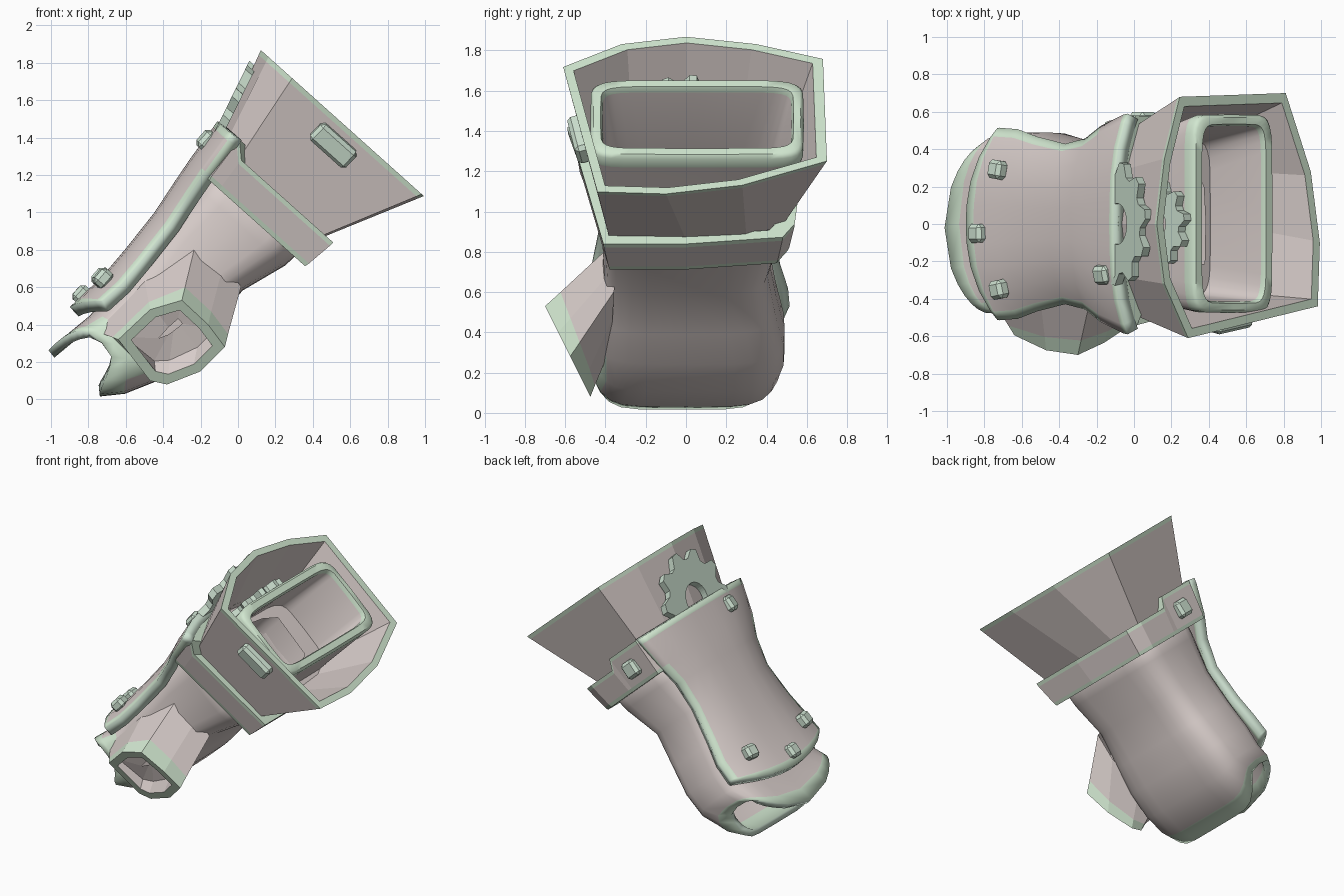
import bpy, bmesh, math
from mathutils import Matrix, Vector

cube = bpy.data.objects.get("Cube")
if cube:
    bpy.data.objects.remove(cube)


def material(name, rgb):
    m = bpy.data.materials.new(name)
    m.use_nodes = True
    m.diffuse_color = (*rgb, 1)
    m.node_tree.nodes["Principled BSDF"].inputs["Base Color"].default_value = (*rgb, 1)
    return m


MATS = [material("warm grey leather", (0.69, 0.615, 0.595)),
        material("pale green trim", (0.68, 0.85, 0.67)),
        material("muted green metal", (0.61, 0.75, 0.63))]
LEATHER, TRIM, METAL = 0, 1, 2

# Local frame: u runs from fingers to cuff, y across, v out of the back of the hand
U, N = Vector((0.667, 0, 0.745)), Vector((-0.745, 0, 0.667))
FRAME = Matrix((U, (0, 1, 0), N)).transposed().to_4x4()


def finish(name, bm, smooth=None, frame=FRAME):
    bmesh.ops.recalc_face_normals(bm, faces=bm.faces)
    me = bpy.data.meshes.new(name)
    bm.to_mesh(me)
    bm.free()
    for m in MATS:
        me.materials.append(m)
    ob = bpy.data.objects.new(name, me)
    bpy.context.collection.objects.link(ob)
    ob.matrix_world = frame
    if smooth:
        bpy.ops.object.select_all(action="DESELECT")
        ob.select_set(True)
        bpy.context.view_layer.objects.active = ob
        bpy.ops.object.shade_smooth_by_angle(angle=math.radians(smooth))
    return ob


def loft(name, rings, mats, loop=False, smooth=None, frame=FRAME):
    """Skin closed rings of points; mats gives one colour per strip."""
    bm = bmesh.new()
    rows = [[bm.verts.new(p) for p in r] for r in rings]
    if loop:
        rows.append(rows[0])
    for a, b, m in zip(rows, rows[1:], mats):
        for i in range(len(a)):
            j = (i + 1) % len(a)
            bm.faces.new((a[i], a[j], b[j], b[i])).material_index = m
    return finish(name, bm, smooth, frame)


def oval(u, cy, w, lo, hi, e=4.0, n=28, cut=0.0):
    """Rounded box section; cut pulls its sides back along u, least at the palm corners."""
    pts = []
    for i in range(n):
        a = math.tau * i / n
        c, s = math.cos(a), math.sin(a)
        y = math.copysign(abs(c) ** (2 / e), c)
        v = math.copysign(abs(s) ** (2 / e), s)
        notch = y * y if s > 0 else c ** 4
        pts.append((u + cut * notch, cy + w * y, (lo + hi) / 2 + (hi - lo) / 2 * v))
    return pts


def inset(ring, k, u=None):
    return [(p[0] if u is None else u, 0.04 + (p[1] - 0.04) * k, 0.58 + (p[2] - 0.58) * k)
            for p in ring]


def solidify(ob, t, offset, rim):
    s = ob.modifiers.new("thickness", "SOLIDIFY")
    s.thickness, s.offset, s.material_offset_rim = t, offset, rim


# Hand shell, open at the fingers, with a green patch beside the thumb
hand_sections = [(0.9, 0.03, 0.46, 0.27, 0.93, 0), (0.7, 0.02, 0.44, 0.29, 0.93, 0),
                 (0.45, 0, 0.41, 0.37, 0.92, 0), (0.2, 0.01, 0.44, 0.36, 0.9, 0),
                 (0, 0.02, 0.47, 0.36, 0.89, 0), (-0.2, 0.02, 0.47, 0.38, 0.89, 0.06),
                 (-0.38, 0, 0.48, 0.47, 0.915, 0.16), (-0.48, -0.02, 0.46, 0.56, 0.93, 0.22)]
hand = loft("hand_shell", [oval(*s[:5], cut=s[5]) for s in hand_sections],
            [LEATHER] * 6 + [TRIM], smooth=40)
for p in hand.data.polygons:
    if p.center.y < -0.4 and p.center.x < -0.08:
        p.material_index = TRIM
solidify(hand, 0.05, -1, 1)

# Thumb sleeve with a slanted opening, in world axes; its base fans out into the hand
opening = [(-0.64, 0.32), (-0.47, 0.48), (-0.3, 0.53), (-0.16, 0.4),
           (-0.07, 0.28), (-0.2, 0.15), (-0.38, 0.08), (-0.47, 0.1)]


def thumb_ring(k, back):
    cx, cz = -0.35, 0.31
    pts = []
    for x, z in opening:
        fan = min(1, (x + 0.64) / 0.34)
        x, z = cx + (x - cx) * k, cz + (z - cz) * k
        y = -0.7 + (0.53 - z) * 0.5
        pts.append((x + (0.2 * fan - 0.13) * back, y + (-0.38 - y) * back,
                    z + (0.05 + 0.24 * fan) * back))
    return pts


loft("thumb_sleeve",
     [thumb_ring(1.03, 1.12), thumb_ring(1, 0.24), thumb_ring(1, 0), thumb_ring(0.76, 0),
      thumb_ring(0.74, 0.3), thumb_ring(0.1, 0.34)],
     [LEATHER, TRIM, TRIM, LEATHER, LEATHER], frame=Matrix.Identity(4))

# Flared cuff with a trimmed rim and hollow inside
rim_yv = [(-0.61, 0.93), (-0.32, 1.1), (0, 1.155), (0.35, 1.1), (0.68, 0.99),
          (0.7, 0.23), (0.28, 0.05), (-0.1, -0.015), (-0.44, 0.0)]
base_yv = [(-0.48, 0.85), (-0.28, 0.95), (0, 0.985), (0.28, 0.95), (0.5, 0.87),
           (0.48, 0.36), (0.3, 0.27), (0, 0.25), (-0.38, 0.26)]
rim = [(1.473, y, v) for y, v in rim_yv]
base = [(0.93, y, v) for y, v in base_yv]
lip = [tuple(Vector(b).lerp(Vector(r), 0.95)) for b, r in zip(base, rim)]
loft("cuff", [base, lip, rim, inset(rim, 0.92), inset(base, 0.95, 1.0), inset(base, 0.6, 1.0)],
     [LEATHER, TRIM, TRIM, LEATHER, LEATHER])

# Wrist band, stepping up to a taller tab across the back
band_yv = [(-0.54, 0.84), (-0.56, 0.92), (-0.3, 1.01), (0, 1.045), (0.3, 1.01), (0.58, 0.92),
           (0.565, 0.62), (0.562, 0.58), (0.54, 0.33), (0.48, 0.23), (0, 0.18), (-0.41, 0.18)]


def band_ring(k, low, tall):
    return inset([(tall if 1 <= i <= 6 else low, y, v) for i, (y, v) in enumerate(band_yv)], k)


loft("wrist_band",
     [band_ring(0.82, 0.77, 0.77), band_ring(0.93, 0.77, 0.77), band_ring(0.945, 0.795, 0.795),
      band_ring(0.995, 0.94, 1.015), band_ring(1, 0.965, 1.04), band_ring(0.85, 0.965, 1.04)],
     [TRIM, TRIM, LEATHER, TRIM, TRIM])

# Arm liner inside the cuff with a thick rounded lip
liner = [oval(0.9, 0.03, 0.43, 0.31, 0.88, 6), oval(1.37, 0.055, 0.53, 0.295, 0.865, 8),
         oval(1.43, 0.055, 0.53, 0.29, 0.87, 8), oval(1.45, 0.055, 0.515, 0.305, 0.855, 8),
         oval(1.45, 0.055, 0.48, 0.35, 0.81, 8), oval(1.42, 0.055, 0.47, 0.36, 0.8, 8),
         oval(0.8, 0.02, 0.4, 0.34, 0.87, 5), oval(0.2, 0.02, 0.35, 0.44, 0.84, 4)]
loft("arm_liner", liner, [LEATHER, TRIM, TRIM, TRIM, TRIM, LEATHER, LEATHER], smooth=50)

# Plate over the back of the hand, bordered in trim
stations = [(1.04, 0.575, 1.04), (1.0, 0.57, 1.035), (0.8, 0.51, 1.015), (0.65, 0.44, 0.995),
            (0.45, 0.41, 0.965), (0.2, 0.45, 0.95), (0.0, 0.49, 0.945), (-0.18, 0.5, 0.96),
            (-0.235, 0.5, 0.965)]
steps = [-1, -0.91, -0.7, -0.45, -0.2, 0, 0.2, 0.45, 0.7, 0.91, 1]
bm = bmesh.new()
grid = []
for k, (u, w, v) in enumerate(stations):
    sweep = 0.13 * max(0, k - 5) / 3
    grid.append([bm.verts.new((u + sweep * t * t, w * t, v - 0.1 * abs(t) ** 3)) for t in steps])
last = len(grid) - 2
for r in range(last + 1):
    for c in range(len(steps) - 1):
        f = bm.faces.new((grid[r][c], grid[r][c + 1], grid[r + 1][c + 1], grid[r + 1][c]))
        side = c in (0, len(steps) - 2) and r > 1
        f.material_index = TRIM if side or r in (0, last) else LEATHER
solidify(finish("back_plate", bm, 40), 0.07, 0, 1)


# Toothed wheels on the cuff and on the liner
def gear(name, u, v, radius, hole, slope, teeth=10):
    def circle(h, inner):
        pts = []
        for i in range(teeth * 4):
            a = math.tau * (i + 0.5) / (teeth * 4)
            r = hole if inner else radius * (1 if i % 4 < 2 else 0.81)
            du = r * math.cos(a)
            pts.append((u + du, r * math.sin(a), v + slope * du + h))
        return pts
    loft(name, [circle(0, True), circle(0, False), circle(0.05, False), circle(0.05, True)],
         [METAL] * 4, loop=True)


gear("cuff_gear", 1.06, 1.02, 0.33, 0.11, 0.28)
gear("liner_gear", 1.2, 0.87, 0.23, 0.08, 0)


# Bevelled studs
def stud(name, loc, size, tilt=(0, 0, 0)):
    bm = bmesh.new()
    bmesh.ops.create_cube(bm, size=1)
    bmesh.ops.scale(bm, vec=size, verts=bm.verts)
    for f in bm.faces:
        f.material_index = METAL
    turn = Matrix.Rotation(tilt[0], 4, "X") @ Matrix.Rotation(tilt[1], 4, "Y") \
        @ Matrix.Rotation(tilt[2], 4, "Z")
    ob = finish(name, bm, frame=FRAME @ Matrix.Translation(loc) @ turn)
    b = ob.modifiers.new("bevel", "BEVEL")
    b.width, b.segments = min(size) * 0.25, 1


for i, (u, y, v) in enumerate([(0.0, 0.29, 0.98), (-0.14, -0.05, 0.995), (0.0, -0.35, 0.97)]):
    stud(f"knuckle_stud_{i + 1}", (u, y, v), (0.1, 0.1, 0.08), (-0.4 * y, 0, -0.4 * y))
stud("band_stud_right", (0.92, -0.27, 1.045), (0.11, 0.1, 0.08), (0.25, 0, 0))
stud("band_stud_left", (0.9, 0.56, 0.74), (0.12, 0.08, 0.12))
stud("cuff_stud", (1.353, -0.525, 0.527), (0.12, 0.08, 0.26), (0.17, 0, -0.2))
